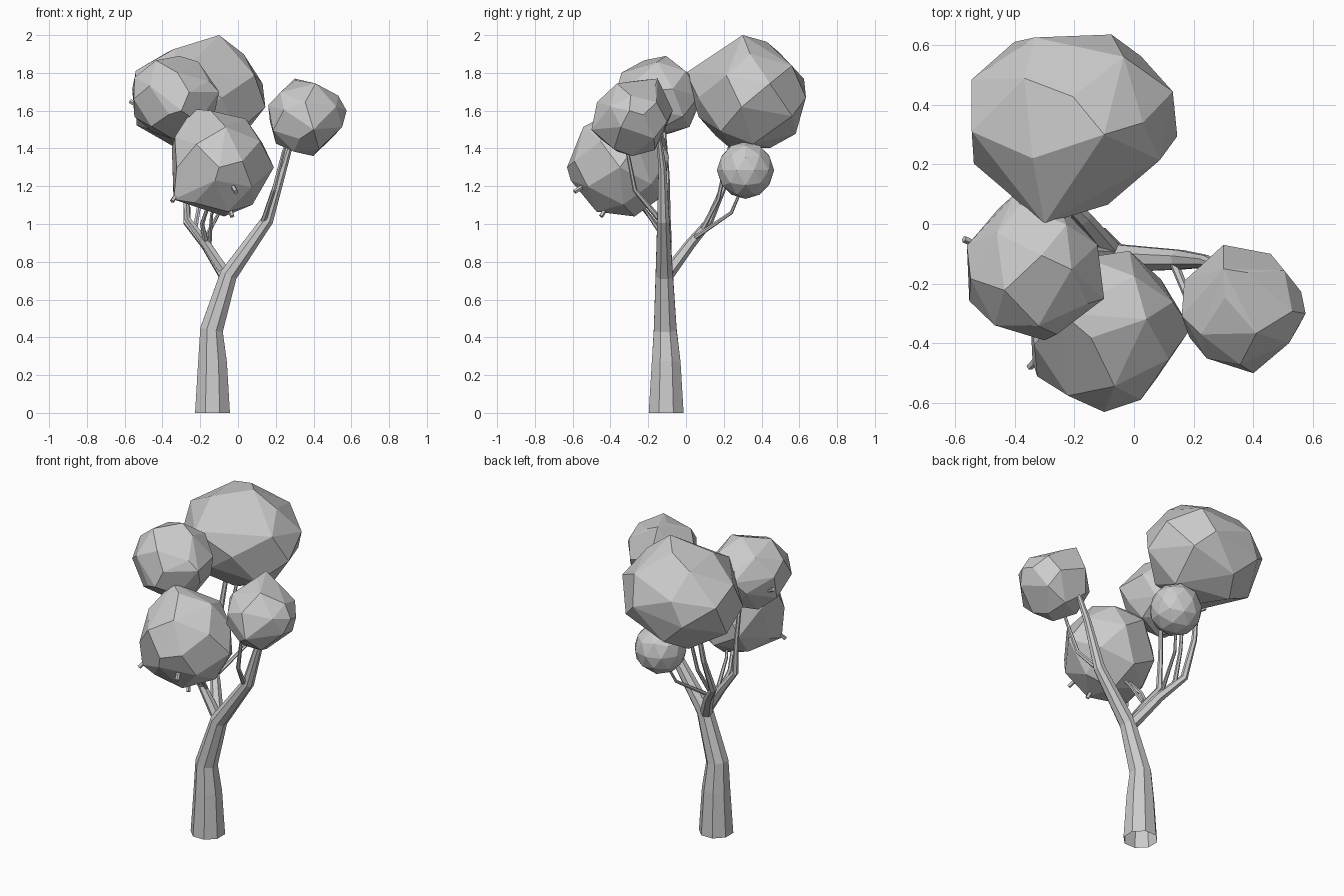
import bpy, bmesh, math, random
from mathutils import Matrix, Vector

if "Cube" in bpy.data.objects:
    bpy.data.objects.remove(bpy.data.objects["Cube"], do_unlink=True)

GREY = (0.6, 0.6, 0.6, 1.0)
UP = Vector((0, 0, 1))
mat = bpy.data.materials.new("plain grey")
mat.use_nodes = True
mat.diffuse_color = GREY
mat.node_tree.nodes["Principled BSDF"].inputs["Base Color"].default_value = GREY


def finish(bm, name):
    bmesh.ops.recalc_face_normals(bm, faces=bm.faces[:])
    mesh = bpy.data.meshes.new(name)
    bm.to_mesh(mesh)
    bm.free()
    mesh.materials.append(mat)
    obj = bpy.data.objects.new(name, mesh)
    bpy.context.collection.objects.link(obj)
    return obj


def limb(name, thick, thin, path, sides=6):
    """Tapered tube along a path, open at the start."""
    bm = bmesh.new()
    points = [Vector(p) for p in path]
    last = len(points) - 1
    rings = []
    for i, point in enumerate(points):
        before, after = points[max(i - 1, 0)], points[min(i + 1, last)]
        turn = UP.rotation_difference(after - before)
        radius = thin + (thick - thin) * (1 - i / last) ** 1.25
        ring = []
        for k in range(sides):
            angle = math.tau * (k + 0.5) / sides
            spoke = Vector((math.cos(angle), math.sin(angle), 0))
            ring.append(bm.verts.new(point + turn @ spoke * radius))
        rings.append(ring)
    for low, high in zip(rings, rings[1:]):
        for k in range(sides):
            n = (k + 1) % sides
            bm.faces.new((low[k], low[n], high[n], high[k]))
    bm.faces.new(rings[-1])
    return finish(bm, name)


def crown(name, centre, size, corners, seed, count=26):
    """Faceted foliage clump: hull of evenly scattered points fitted to a
    box, together with a few corners that stick out of it."""
    rng = random.Random(seed)
    spin = rng.uniform(0, math.tau)
    golden = math.pi * (3 - math.sqrt(5))
    scatter = []
    for i in range(count):
        z = 1 - 2 * (i + 0.5) / count
        angle = spin + i * golden
        r = math.sqrt(1 - z * z)
        point = Vector((r * math.cos(angle), r * math.sin(angle), z))
        point += Vector([rng.uniform(-0.1, 0.1) for axis in range(3)])
        scatter.append(point.normalized())
    for axis in range(3):
        low = min(p[axis] for p in scatter)
        high = max(p[axis] for p in scatter)
        for p in scatter:
            unit = (p[axis] - low) / (high - low) - 0.5
            p[axis] = centre[axis] + unit * size[axis]
    bm = bmesh.new()
    for p in scatter + corners:
        bm.verts.new(p)
    bmesh.ops.convex_hull(bm, input=bm.verts[:])
    loose = [v for v in bm.verts if not v.link_faces]
    bmesh.ops.delete(bm, geom=loose, context='VERTS')
    bmesh.ops.dissolve_limit(bm, angle_limit=math.radians(10),
                             verts=bm.verts[:], edges=bm.edges[:])
    return finish(bm, name)


# Trunk bending into the right-hand main branch
limb("trunk", .1, .013, [
    (-.135, -.105, 0), (-.135, -.105, .27), (-.14, -.11, .44),
    (-.05, -.115, .73), (.155, -.12, 1.02), (.24, -.125, 1.3),
    (.3, -.15, 1.5)], sides=8)
limb("right_side_branch", .016, .007, [
    (.13, -.12, 1), (.19, -.27, 1.18), (.24, -.31, 1.38), (.28, -.31, 1.5)])

# Rear-left branch and its forks
limb("rear_branch", .036, .012, [
    (-.07, -.1, .73), (-.17, .02, .89), (-.27, .12, 1.01),
    (-.27, .21, 1.22), (-.25, .26, 1.5)])
limb("rear_fork", .014, .009, [
    (-.23, .08, .96), (-.2, .17, 1.13), (-.17, .24, 1.45)])
limb("rear_twig", .012, .007, [
    (-.17, .05, .93), (-.1, .24, 1.06), (-.06, .3, 1.2)])

# Left branch and its forks
limb("left_branch", .031, .01, [
    (-.08, -.11, .76), (-.18, -.1, .91), (-.27, -.1, 1.03),
    (-.28, -.1, 1.25), (-.3, -.12, 1.55)])
limb("front_branch", .016, .009, [
    (-.17, -.1, .9), (-.19, -.16, 1), (-.14, -.28, 1.15)])
limb("front_twig", .012, .007, [
    (-.15, -.1, .9), (-.14, -.2, 1.05), (-.08, -.3, 1.2)])

# Foliage clumps
crown("rear_crown", (-.2, .35, 1.68), (.69, .57, .57),
      [(-.3, 0, 1.8), (-.1, .3, 2)], seed=3)
crown("left_crown", (-.34, -.15, 1.67), (.44, .44, .44),
      [(-.4, .1, 1.7), (-.1, -.25, 1.7), (-.3, -.39, 1.6)], seed=8)
crown("front_crown", (-.1, -.35, 1.32), (.5, .52, .56),
      [(.19, -.35, 1.3), (-.1, -.63, 1.3), (-.34, -.46, 1.13),
       (-.24, -.3, 1.61)], seed=5)
crown("right_crown", (.36, -.28, 1.56), (.4, .4, .4),
      [(.4, -.5, 1.5), (.575, -.3, 1.6), (.3, -.15, 1.77),
       (.3, -.07, 1.6)], seed=11)

# Small round clump low at the back
bm = bmesh.new()
bmesh.ops.create_icosphere(bm, subdivisions=2, radius=.152,
                           matrix=Matrix.Translation((-.045, .315, 1.285)))
finish(bm, "small_back_crown")

# Twig tips poking out of the foliage
for side, tip in [("left", (-.57, -.05, 1.65)), ("low", (-.35, -.48, 1.12)),
                  ("front", (-.01, -.59, 1.17)), ("under", (-.03, -.45, 1.04))]:
    tip = Vector(tip)
    inward = (Vector((-.15, -.25, 1.4)) - tip).normalized()
    limb(side + "_twig_tip", .012, .012, [tip + inward * .06, tip], sides=5)
